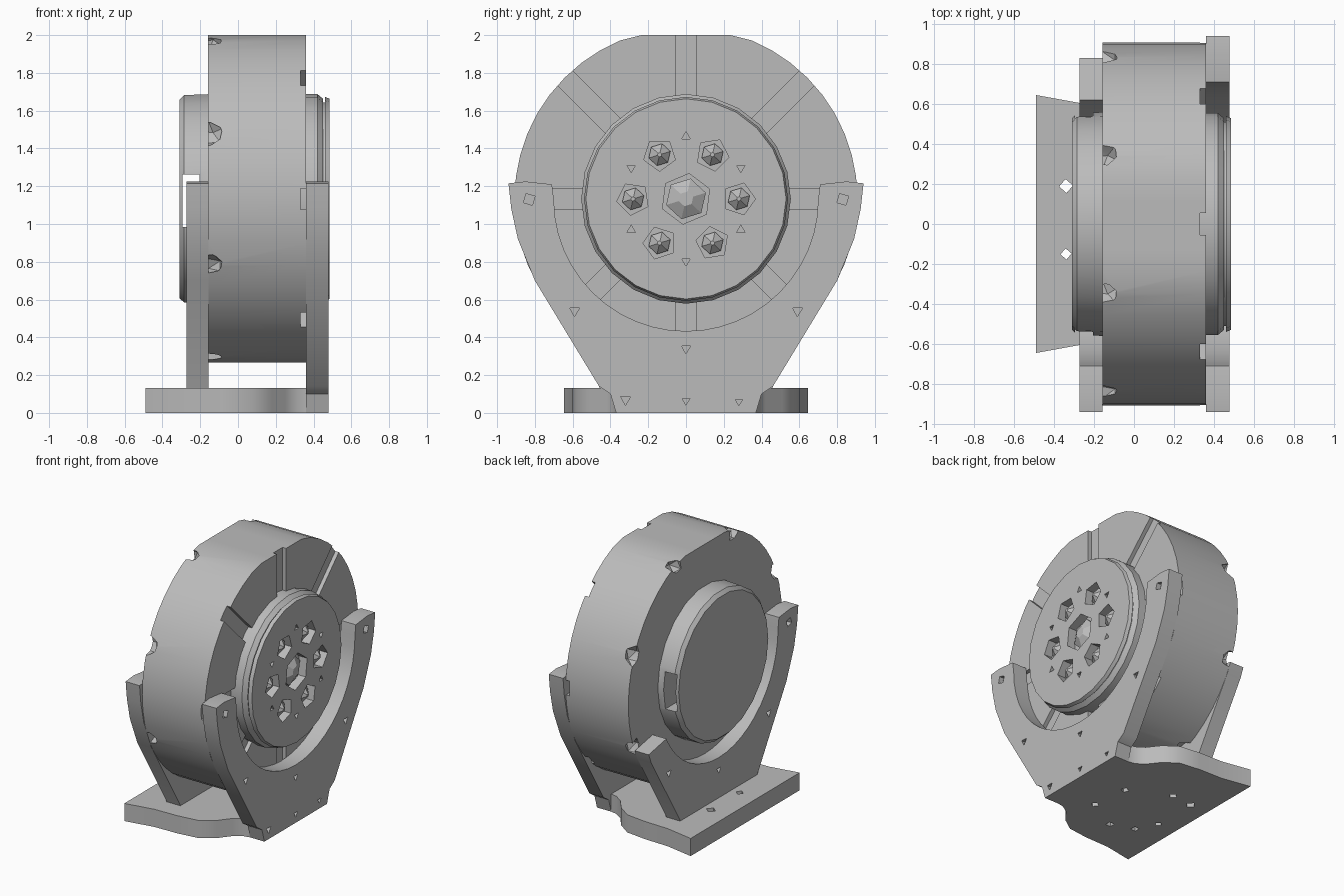
import bpy, bmesh, math
from mathutils import Matrix, Vector

cube = bpy.data.objects.get("Cube")
if cube:
    bpy.data.objects.remove(cube, do_unlink=True)

grey = bpy.data.materials.new("mid grey")
grey.use_nodes = True
grey.diffuse_color = (0.5, 0.5, 0.5, 1)
grey.node_tree.nodes["Principled BSDF"].inputs["Base Color"].default_value = (0.5, 0.5, 0.5, 1)

AXLE = 1.133  # height of the wheel axis


def make(name, bm):
    bmesh.ops.recalc_face_normals(bm, faces=bm.faces)
    mesh = bpy.data.meshes.new(name)
    bm.to_mesh(mesh)
    bm.free()
    mesh.materials.append(grey)
    obj = bpy.data.objects.new(name, mesh)
    bpy.context.collection.objects.link(obj)
    return obj


def select(obj):
    bpy.ops.object.select_all(action='DESELECT')
    obj.select_set(True)
    bpy.context.view_layer.objects.active = obj


def loft(bm, loops):
    """Skin a series of matching closed loops and cap both ends."""
    rings = [[bm.verts.new(p) for p in loop] for loop in loops]
    for a, b in zip(rings, rings[1:]):
        for i in range(len(a)):
            j = (i + 1) % len(a)
            bm.faces.new((a[i], a[j], b[j], b[i]))
    bm.faces.new(rings[0])
    bm.faces.new(rings[-1])


def slab_x(bm, outline, x0, x1):
    loft(bm, [[(x, y, z) for y, z in outline] for x in (x0, x1)])


def circle(r, n, y=0.0, z=AXLE, turn=0.0):
    return [(y + r * math.cos(turn + math.tau * i / n),
             z + r * math.sin(turn + math.tau * i / n)) for i in range(n)]


def lathe_x(bm, profile, n):
    loft(bm, [[(x, y, z) for y, z in circle(r, n)] for x, r in profile])


def box(bm, size, centre, turn=0.0):
    """Box placed relative to the axle and spun round it."""
    m = (Matrix.Translation((0, 0, AXLE)) @ Matrix.Rotation(turn, 4, 'X')
         @ Matrix.Translation(centre) @ Matrix.Diagonal((*size, 1)))
    bmesh.ops.create_cube(bm, size=1, matrix=m)


def carve(obj, bm):
    cutter = make("cutter", bm)
    cutter.hide_render = True
    mod = obj.modifiers.new("carve", 'BOOLEAN')
    mod.operation = 'DIFFERENCE'
    mod.solver = 'EXACT'
    mod.object = cutter
    select(obj)
    bpy.ops.object.modifier_apply(modifier=mod.name)
    bpy.data.objects.remove(cutter, do_unlink=True)


def smooth(obj, degrees=30):
    select(obj)
    bpy.ops.object.shade_smooth_by_angle(angle=math.radians(degrees))


# Wheel drum, with flats at top and bottom
bm = bmesh.new()
rim = [(y, min(max(z, AXLE - 0.867), AXLE + 0.867)) for y, z in circle(0.908, 48)]
slab_x(bm, rim, -0.158, 0.36)
drum = make("wheel_drum", bm)

# Radial grooves on one face, chipped notches round the other rim
bm = bmesh.new()
for k in range(8):
    box(bm, (0.06, 0.5, 0.11), (0.36, 0.77, 0), k * math.tau / 8)
carve(drum, bm)
bm = bmesh.new()
for k in range(8):
    a = (k + 0.5) * math.tau / 8
    place = (Matrix.Translation((-0.155, 0.9 * math.cos(a), AXLE + 0.9 * math.sin(a)))
             @ Matrix.Rotation(a + k, 4, 'X') @ Matrix.Diagonal((1.1, 0.7, 1, 1)))
    bmesh.ops.create_icosphere(bm, subdivisions=1, radius=0.075, matrix=place)
carve(drum, bm)
smooth(drum)

# Plain hub with a slot through its side
bm = bmesh.new()
lathe_x(bm, [(-0.15, 0.56), (-0.285, 0.555), (-0.31, 0.53)], 22)
plain_hub = make("plain_hub", bm)
bm = bmesh.new()
box(bm, (0.09, 1.4, 0.28), (-0.25, 0, -0.01))
carve(plain_hub, bm)
smooth(plain_hub)

# Detailed hub with a stepped front plate
bm = bmesh.new()
lathe_x(bm, [(0.32, 0.555), (0.42, 0.555), (0.45, 0.53), (0.45, 0.51),
             (0.46, 0.51), (0.46, 0.54), (0.485, 0.53)], 24)
bolt_hub = make("bolt_hub", bm)

# Bolt pockets and small pin holes in the hub
bolts = [(0.28 * math.cos(k * math.tau / 6), AXLE + 0.27 * math.sin(k * math.tau / 6), k)
         for k in range(6)]
bm = bmesh.new()
slab_x(bm, circle(0.135, 6, turn=0.4), 0.42, 0.6)
for y, z, k in bolts:
    slab_x(bm, circle(0.088, 5, y, z, k * 1.1), 0.42, 0.6)
for k in range(6):
    a = math.radians(30 + 60 * k)
    slab_x(bm, circle(0.026, 3, 0.335 * math.cos(a), AXLE + 0.33 * math.sin(a), a), 0.45, 0.6)
carve(bolt_hub, bm)
smooth(bolt_hub)

# Faceted bolt heads inside the pockets
bm = bmesh.new()
for y, z, r, tip in [(0, AXLE, 0.11, 0.04)] + [(y, z, 0.06, 0.012) for y, z, k in bolts]:
    loft(bm, [[(x, *p) for p in circle(rr, 6, y, z, 0.3)]
              for x, rr in ((0.41, r), (0.44, r), (0.48, tip))])
make("bolt_heads", bm)

# Cradle plates: curved arms around the wheel, one arm cut short
side = [(0.46, 0.14), (0.8, 0.7), (0.89, 0.92), (0.925, 1.08), (0.94, 1.215),
        (0.85, 1.225), (0.71, 1.21)]
arc = [(0.7 * math.cos(a), AXLE + 0.7 * math.sin(a))
       for a in (-math.pi * i / 24 for i in range(25))]


def flip(points):
    return [(-y, z) for y, z in reversed(points)]


foot = [(0.37, 0), (0.4, 0.1)]
full = foot + side + arc + flip(foot + side)
short_arc = [p for p in arc if p[0] < 0.62]
short = [(0.45, 0.1)] + side[:2] + [(0.83, 0.77), (0.62, 0.81)] + short_arc + flip(side) + [(-0.45, 0.1)]
pins = [(0.83, 1.13, 0.035), (-0.83, 1.13, 0.035), (0.59, 0.54, 0.03),
        (-0.59, 0.54, 0.03), (0, 0.34, 0.027)]
toe_pins = [(0, 0.065, 0.024), (-0.32, 0.07, 0.03), (0.28, 0.06, 0.022)]
for name, outline, x0, x1, face, holes in (
        ("bolt_side_cradle", full, 0.36, 0.478, 0.478, pins + toe_pins),
        ("plain_side_cradle", short, -0.272, -0.157, -0.272, pins[1:])):
    bm = bmesh.new()
    slab_x(bm, outline, x0, x1)
    cradle = make(name, bm)
    bm = bmesh.new()
    for y, z, r in holes:
        slab_x(bm, circle(r, 4 if z > 1 else 3, y, z, 0.5), face - 0.035, face + 0.035)
    carve(cradle, bm)
    smooth(cradle)

# Base slab, curving in to meet the cradle foot
half = [(-0.49, 0.645), (-0.27, 0.605), (-0.08, 0.6), (0.08, 0.58), (0.18, 0.51),
        (0.25, 0.42), (0.31, 0.38), (0.362, 0.37)]
plan = half + [(x, -y) for x, y in reversed(half)]
bm = bmesh.new()
loft(bm, [[(x, y, z) for x, y in plan] for z in (0, 0.132)])
base = make("base", bm)

# Screw holes: two right through, the rest only in the underside
bm = bmesh.new()
for x, y, r, top in ((-0.34, 0.19, 0.035, 0.2), (-0.34, -0.15, 0.028, 0.2),
                     (0.13, 0.06, 0.03, 0.04), (-0.17, 0.21, 0.03, 0.04),
                     (0.16, -0.22, 0.03, 0.04), (-0.09, -0.36, 0.03, 0.04),
                     (-0.26, -0.3, 0.03, 0.04)):
    loft(bm, [[(x + u, y + v, z) for u, v in circle(r, 4, 0, 0, x * 9)] for z in (-0.05, top)])
carve(base, bm)
smooth(base)
